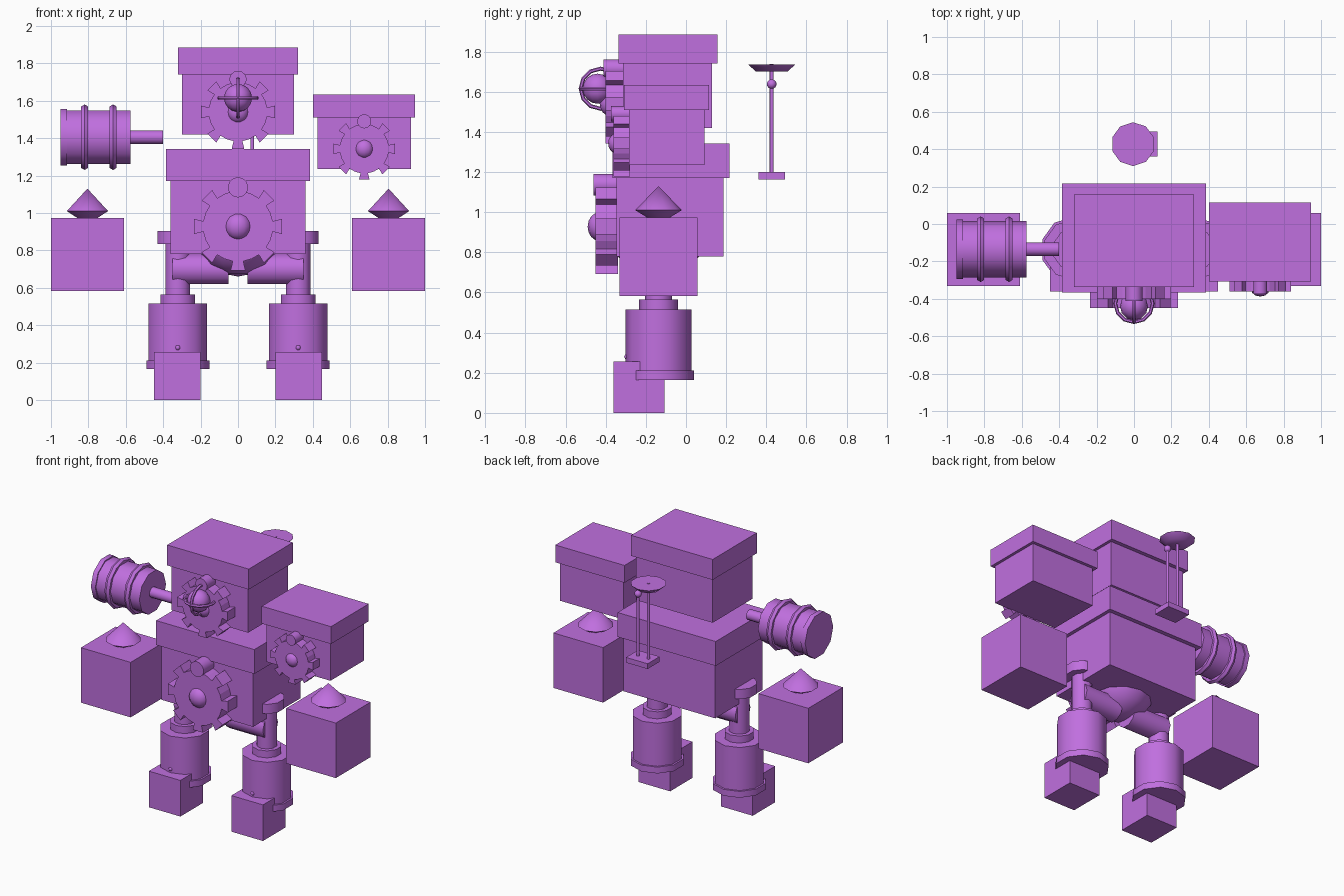
import bpy, bmesh
from math import pi, sin, cos, radians
from mathutils import Matrix, Vector

if "Cube" in bpy.data.objects:
    bpy.data.objects.remove(bpy.data.objects["Cube"])

purple = bpy.data.materials.new("purple")
purple.diffuse_color = (0.53, 0.16, 0.74, 1)
purple.use_nodes = True
purple.node_tree.nodes["Principled BSDF"].inputs["Base Color"].default_value = purple.diffuse_color


def finish(name, bm, smooth=True):
    bmesh.ops.recalc_face_normals(bm, faces=bm.faces)
    mesh = bpy.data.meshes.new(name)
    bm.to_mesh(mesh)
    bm.free()
    mesh.materials.append(purple)
    ob = bpy.data.objects.new(name, mesh)
    bpy.context.collection.objects.link(ob)
    if smooth:
        bpy.ops.object.select_all(action='DESELECT')
        ob.select_set(True)
        bpy.context.view_layer.objects.active = ob
        bpy.ops.object.shade_smooth_by_angle(angle=radians(45))
    return ob


def box(name, x, y, z):
    """Box from (min, max) pairs."""
    bm = bmesh.new()
    size = [b - a for a, b in (x, y, z)]
    mid = [(a + b) / 2 for a, b in (x, y, z)]
    bmesh.ops.create_cube(bm, size=1, matrix=Matrix.Translation(mid) @ Matrix.Diagonal((*size, 1)))
    return finish(name, bm, False)


def rod(name, p, q, r, r2=None, n=10):
    """Cylinder or cone between two points."""
    p, q = Vector(p), Vector(q)
    d = q - p
    rot = Vector((0, 0, 1)).rotation_difference(d).to_matrix().to_4x4()
    bm = bmesh.new()
    bmesh.ops.create_cone(bm, cap_ends=True, segments=n, radius1=r, radius2=r if r2 is None else r2,
                          depth=d.length, matrix=Matrix.Translation((p + q) / 2) @ rot)
    return finish(name, bm)


def ball(name, c, r, n=12, m=8):
    bm = bmesh.new()
    bmesh.ops.create_uvsphere(bm, u_segments=n, v_segments=m, radius=1,
                              matrix=Matrix.Translation(c) @ Matrix.Diagonal((*r, 1)))
    return finish(name, bm)


def ring(name, c, R, r, axis, n=12, m=6):
    """Torus around the given axis."""
    rot = Vector((0, 0, 1)).rotation_difference(Vector(axis)).to_matrix()
    bm = bmesh.new()
    g = [[bm.verts.new(Vector(c) + rot @ Vector((
        (R + r * cos(2 * pi * j / m)) * cos(2 * pi * i / n),
        (R + r * cos(2 * pi * j / m)) * sin(2 * pi * i / n),
        r * sin(2 * pi * j / m)))) for j in range(m)] for i in range(n)]
    for i in range(n):
        for j in range(m):
            k, l = (i + 1) % n, (j + 1) % m
            bm.faces.new((g[i][j], g[k][j], g[k][l], g[i][l]))
    return finish(name, bm)


def gear(name, x, z, R, y0, y1, hub_tip):
    """Seven flared teeth, a round peg in place of the top tooth, domed hub."""
    pts = []
    for i in range(8):
        a = pi / 2 + i * pi / 4
        prof = [(.79, -.12), (1, -.17), (1, .17), (.79, .12)] if i else [(.8, -.12), (.8, .12)]
        pts += [(R * (u * cos(a) - v * sin(a)), R * (u * sin(a) + v * cos(a))) for u, v in prof]
        b = a + pi / 8
        pts.append((.8 * R * cos(b), .8 * R * sin(b)))
    bm = bmesh.new()
    f = bm.faces.new([bm.verts.new((x + u, y0, z + v)) for u, v in pts])
    ext = bmesh.ops.extrude_face_region(bm, geom=[f])
    bmesh.ops.translate(bm, vec=(0, y1 - y0, 0),
                        verts=[v for v in ext['geom'] if isinstance(v, bmesh.types.BMVert)])
    if f.is_valid is False or len([g for g in bm.faces if abs(g.normal.y) > .9]) < 2:
        bm.faces.new([v for v in bm.verts if abs(v.co.y - y0) < 1e-6])
    finish(name, bm, False)
    rod(name + "_peg", (x, y0 - .012, z + .89 * R), (x, y1, z + .89 * R), .23 * R, n=14)
    hub_r = .3 * R
    ball(name + "_hub", (x, hub_tip + .8 * hub_r, z), (hub_r, .8 * hub_r, hub_r))


# Head and torso
box("head", (-.30, .30), (-.315, .13), (1.42, 1.74))
box("head_cap", (-.32, .32), (-.337, .158), (1.74, 1.885))
box("torso", (-.36, .36), (-.345, .187), (.78, 1.17))
box("torso_cap", (-.385, .385), (-.367, .217), (1.17, 1.343))

# Shoulder box on one side
box("shoulder_box", (.425, .925), (-.285, .093), (1.235, 1.51))
box("shoulder_box_cap", (.402, .945), (-.308, .115), (1.51, 1.633))

# Gears on the front faces
gear("torso_gear", 0, .928, .235, -.45, -.34, -.49)
gear("head_gear", 0, 1.54, .197, -.40, -.31, -.43)
gear("shoulder_gear", .675, 1.343, .165, -.362, -.28, -.388)

# Caged lamp
ball("lamp_bulb", (0, -.44, 1.615), (.075, .075, .075))
ring("lamp_cage_upright", (0, -.425, 1.615), .1, .01, (1, 0, 0))
ring("lamp_cage_level", (0, -.425, 1.615), .1, .01, (0, 0, 1))

# Shoulder drum on the other side
rod("drum", (-.92, -.135, 1.405), (-.575, -.135, 1.405), .15)
rod("drum_end", (-.95, -.135, 1.405), (-.915, -.135, 1.405), .158)
rod("drum_axle", (-.58, -.135, 1.405), (-.402, -.135, 1.405), .037)
for i, x in enumerate((-.82, -.668)):
    ring(f"drum_band_{i}", (x, -.135, 1.405), .153, .022, (1, 0, 0))

# Antenna at the back
box("antenna_base", (-.045, .125), (.36, .494), (1.163, 1.2))
rod("dish_pole", (-.005, .427, 1.2), (-.005, .427, 1.738), .01)
rod("dish", (-.005, .427, 1.7), (-.005, .427, 1.735), .078, .117)
rod("ball_pole", (.077, .427, 1.2), (.077, .427, 1.63), .01)
ball("pole_ball", (.077, .427, 1.638), (.024, .024, .024))

# Pelvis
ball("pelvis", (0, -.137, .89), (.235, .235, .23))

# Hands and legs, both sides
Y = -.137
for s, side in ((-1, "left"), (1, "right")):
    hx = s * .805
    box(f"{side}_hand", sorted((s * .61, s * 1.0)), (-.332, .058), (.583, .973))
    rod(f"{side}_hand_spike", (hx, Y, 1.01), (hx, Y, 1.13), .116, 0)
    rod(f"{side}_hand_spike_base", (hx, Y, .96), (hx, Y, 1.01), .035, .116)
    lx = s * .322
    rod(f"{side}_shin", (lx, Y, .17), (lx, Y, .515), .164)
    rod(f"{side}_shin_flange", (lx, Y, .165), (lx, Y, .21), .177)
    rod(f"{side}_shin_collar", (lx, Y, .51), (lx, Y, .565), .097)
    rod(f"{side}_leg_pole", (lx, Y, .56), (lx, Y, .84), .068)
    rod(f"{side}_leg_pole_cap", (lx, Y, .835), (lx, Y, .903), .115)
    rod(f"{side}_thigh", (s * .35, Y, .70), (s * .05, Y, .70), .085)
    ball(f"{side}_shin_rivet", (lx, -.293, .28), (.015, .015, .015), 8, 4)
    box(f"{side}_foot", sorted((s * .2, s * .448)), (-.36, -.108), (0, .256))
